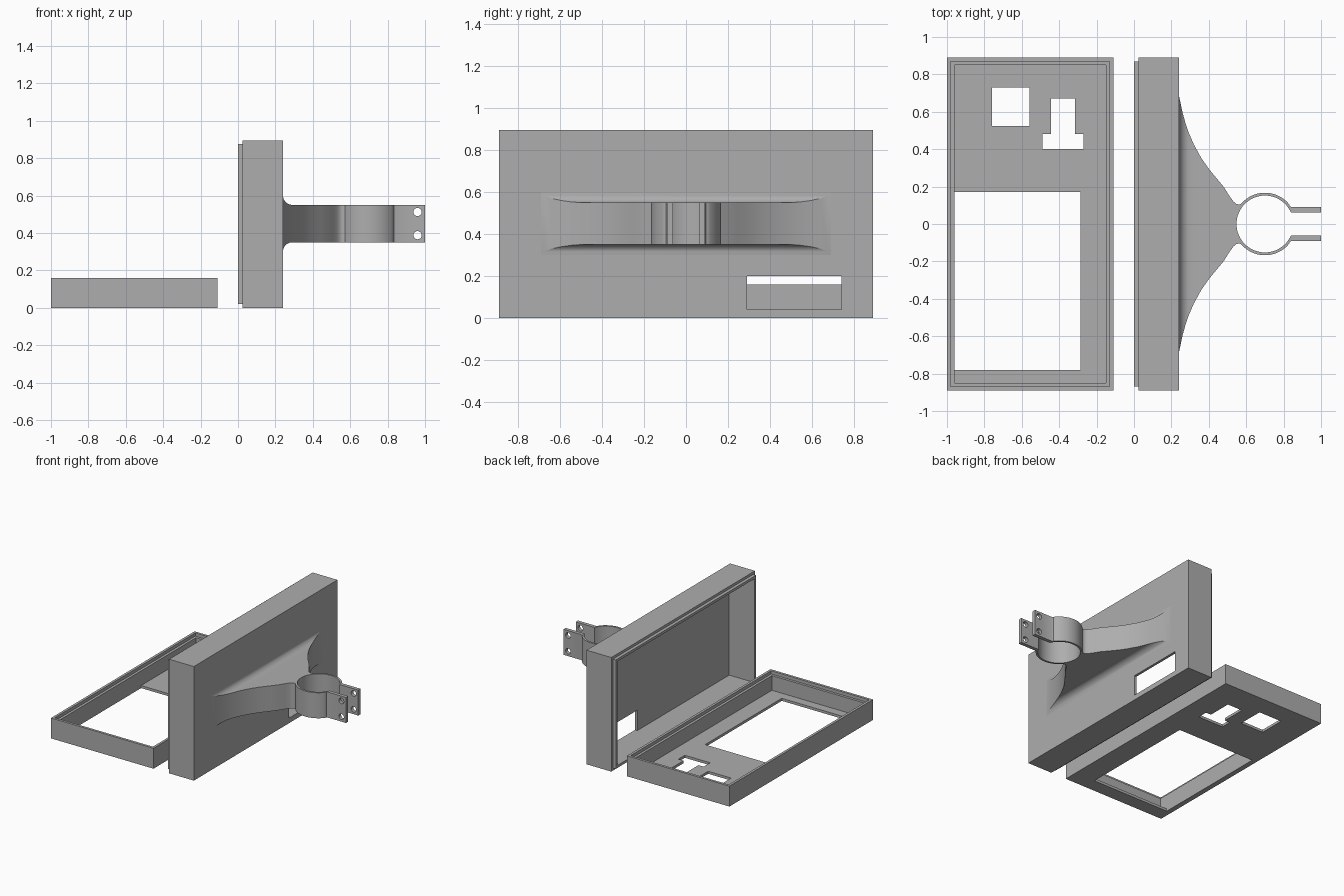
import bpy, bmesh, math
from mathutils import Vector

cube = bpy.data.objects.get("Cube")
if cube:
    bpy.data.objects.remove(cube, do_unlink=True)

grey = bpy.data.materials.new("plain grey")
grey.use_nodes = True
grey.diffuse_color = (0.42, 0.42, 0.42, 1)
grey.node_tree.nodes["Principled BSDF"].inputs["Base Color"].default_value = (0.42, 0.42, 0.42, 1)


def finish(name, bm):
    bmesh.ops.recalc_face_normals(bm, faces=bm.faces)
    mesh = bpy.data.meshes.new(name)
    bm.to_mesh(mesh)
    bm.free()
    obj = bpy.data.objects.new(name, mesh)
    bpy.context.collection.objects.link(obj)
    mesh.materials.append(grey)
    return obj


def loft(name, loops):
    """Skin a list of equal-length point loops and cap both ends."""
    bm = bmesh.new()
    rings = [[bm.verts.new(p) for p in loop] for loop in loops]
    for a, b in zip(rings, rings[1:]):
        for i in range(len(a)):
            j = (i + 1) % len(a)
            bm.faces.new((a[i], a[j], b[j], b[i]))
    bm.faces.new(rings[0])
    bm.faces.new(rings[-1])
    return finish(name, bm)


def prism(name, outline, z0, z1):
    return loft(name, [[(x, y, z) for x, y in outline] for z in (z0, z1)])


def rect(x0, x1, y0, y1):
    return [(x0, y0), (x1, y0), (x1, y1), (x0, y1)]


def circle(cx, cy, r, n):
    return [(cx + r * math.cos(2 * math.pi * i / n), cy + r * math.sin(2 * math.pi * i / n)) for i in range(n)]


def cut(obj, cutter):
    cutter.hide_render = True
    mod = obj.modifiers.new("cut", "BOOLEAN")
    mod.object = cutter
    mod.solver = "EXACT"
    bpy.context.view_layer.objects.active = obj
    bpy.ops.object.modifier_apply(modifier=mod.name)
    bpy.data.objects.remove(cutter, do_unlink=True)


def smooth(obj):
    bpy.ops.object.select_all(action="DESELECT")
    obj.select_set(True)
    bpy.context.view_layer.objects.active = obj
    bpy.ops.object.shade_smooth_by_angle(angle=math.radians(30))


WALL, STEP, FLOOR = 0.04, 0.02, 0.02

# Front cover: shallow tray with a recessed rim, lying on its face
rim = [(0, 0), (0, 0.16), (STEP, 0.16), (STEP, 0.135), (WALL, 0.135), (WALL, FLOOR)]
cover = loft("front_cover", [[(x, y, h) for x, y in rect(-1 + i, -0.11 - i, -0.89 + i, 0.89 - i)] for i, h in rim])

# Screen window, square port and T-shaped port
tee = [(-0.49, 0.40), (-0.27, 0.40), (-0.27, 0.48), (-0.315, 0.48),
       (-0.315, 0.67), (-0.445, 0.67), (-0.445, 0.48), (-0.49, 0.48)]
for shape in (rect(-0.96, -0.285, -0.78, 0.17), rect(-0.76, -0.56, 0.525, 0.73), tee):
    cut(cover, prism("port_cutter", shape, -0.1, 0.08))

# Rear housing: upright tray with a raised lip facing the cover
lip = [(0, 0), (0, 0.215), (STEP, 0.215), (STEP, 0.24), (WALL, 0.24), (WALL, FLOOR)]
housing = loft("rear_housing", [[(0.24 - d, y, z) for y, z in rect(-0.89 + i, 0.89 - i, i, 0.895 - i)] for i, d in lip])
cut(housing, prism("cable_cutter", rect(0.15, 0.3, 0.29, 0.74), 0.04, 0.2))

# Flared bracket: rectangular sections tapering from the housing to the clamp
flare = [(0.24, 0.69), (0.243, 0.675), (0.25, 0.64), (0.26, 0.594), (0.275, 0.54), (0.29, 0.495),
         (0.32, 0.425), (0.36, 0.352), (0.40, 0.295), (0.44, 0.246), (0.48, 0.198),
         (0.51, 0.15), (0.53, 0.122), (0.545, 0.108), (0.56, 0.104), (0.60, 0.113)]
MID, HALF, FILLET = 0.45, 0.10, 0.05
sections = []
for x, w in flare:
    t = max(0, FILLET - (x - 0.24))
    h = HALF + FILLET - math.sqrt(FILLET ** 2 - t ** 2)
    sections.append([(x, y, z) for y, z in rect(-w, w, MID - h, MID + h)])
bracket = loft("bracket", sections)
cut(bracket, prism("bore_cutter", circle(0.70, 0, 0.152, 64), 0.2, 0.7))
smooth(bracket)

# Split ring clamp with two parallel tabs
CX, OUTER, INNER, TAB_OUT, TAB_IN = 0.70, 0.167, 0.152, 0.09, 0.062


def arc(r, start, n=56):
    sweep = 2 * (math.pi - start)
    return [(CX + r * math.cos(start + sweep * i / n), r * math.sin(start + sweep * i / n)) for i in range(n + 1)]


outline = [(1, TAB_OUT), (0.845, TAB_OUT), (0.833, 0.095)] + arc(OUTER, math.asin(0.105 / OUTER))
outline += [(0.833, -0.095), (0.845, -TAB_OUT), (1, -TAB_OUT), (1, -TAB_IN)]
outline += arc(INNER, math.asin(TAB_IN / INNER))[::-1] + [(1, TAB_IN)]
clamp = prism("ring_clamp", outline, MID - HALF, MID + HALF)

# Bolt holes through both tabs
for z in (0.388, 0.512):
    hole = circle(0.96, z, 0.022, 24)
    cut(clamp, loft("bolt_cutter", [[(x, y, h) for x, h in hole] for y in (-0.2, 0.2)]))
smooth(clamp)
